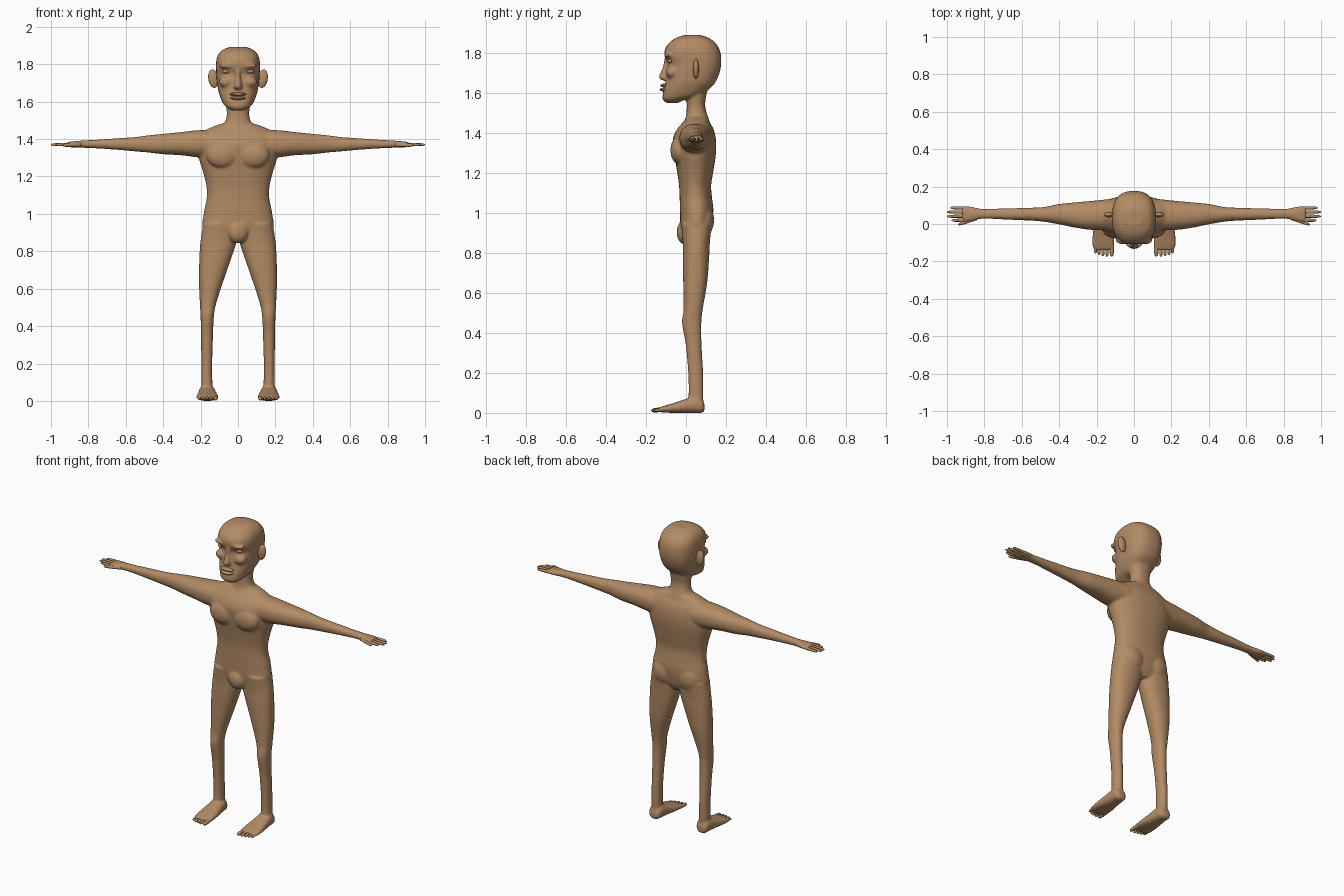
import bpy, bmesh, math
from mathutils import Matrix, Vector

skin = bpy.data.materials.new("tan skin")
skin.diffuse_color = (0.45, 0.26, 0.13, 1)


def catmull(p0, p1, p2, p3, t):
    return [0.5 * (2 * b + (c - a) * t + (2 * a - 5 * b + 4 * c - d) * t * t
                   + (3 * b - a - 3 * c + d) * t ** 3)
            for a, b, c, d in zip(p0, p1, p2, p3)]


def loft(bm, axis, rings, side=1, power=2.2, n=32, steps=4):
    """Smooth closed tube; each ring is (position, a0, a1, b0, b1) across the axis."""
    fine = []
    for i in range(len(rings) - 1):
        p = [rings[max(0, min(len(rings) - 1, i + k))] for k in (-1, 0, 1, 2)]
        fine += [catmull(*p, s / steps) for s in range(steps)]
    fine.append(rings[-1])
    loops = []
    for t, a0, a1, b0, b1 in fine:
        loop = []
        for k in range(n):
            c, s = math.cos(2 * math.pi * k / n), math.sin(2 * math.pi * k / n)
            a = (a0 + a1) / 2 + (a1 - a0) / 2 * math.copysign(abs(c) ** (2 / power), c)
            b = (b0 + b1) / 2 + (b1 - b0) / 2 * math.copysign(abs(s) ** (2 / power), s)
            x, y, z = {"x": (t, a, b), "y": (a, t, b), "z": (a, b, t)}[axis]
            loop.append(bm.verts.new((x * side, y, z)))
        loops.append(loop)
    for l0, l1 in zip(loops, loops[1:]):
        for k in range(n):
            bm.faces.new((l0[k], l0[(k + 1) % n], l1[(k + 1) % n], l1[k]))
    bm.faces.new(loops[0])
    bm.faces.new(loops[-1])


def blob(bm, centre, radii, tilt=0):
    m = (Matrix.Translation(centre) @ Matrix.Rotation(tilt, 4, "Y")
         @ Matrix.Diagonal((*radii, 1)))
    bmesh.ops.create_uvsphere(bm, u_segments=24, v_segments=16, radius=1, matrix=m)


def finish(bm, name):
    bmesh.ops.recalc_face_normals(bm, faces=bm.faces)
    for f in bm.faces:
        f.smooth = True
    me = bpy.data.meshes.new(name)
    bm.to_mesh(me)
    bm.free()
    me.materials.append(skin)
    ob = bpy.data.objects.new(name, me)
    bpy.context.collection.objects.link(ob)
    return ob


def sym(rows):
    """Rows (z, half width, y0, y1) to symmetric rings."""
    return [(z, -w, w, y0, y1) for z, w, y0, y1 in rows]


body = bmesh.new()
# torso
loft(body, "z", sym([
    (0.87, 0.10, 0.0, 0.10), (0.92, 0.185, -0.025, 0.125), (1.01, 0.182, -0.03, 0.137),
    (1.08, 0.168, -0.032, 0.13), (1.14, 0.168, -0.035, 0.126), (1.21, 0.183, -0.045, 0.137),
    (1.30, 0.21, -0.06, 0.15), (1.37, 0.215, -0.066, 0.15), (1.42, 0.21, -0.045, 0.138),
    (1.45, 0.17, -0.02, 0.122), (1.475, 0.11, 0.0, 0.112), (1.485, 0.07, 0.01, 0.1)]))
# neck
loft(body, "z", sym([
    (1.42, 0.10, -0.02, 0.125), (1.47, 0.088, -0.005, 0.115), (1.50, 0.066, 0.002, 0.104),
    (1.54, 0.06, 0.004, 0.096), (1.58, 0.065, 0.002, 0.10), (1.63, 0.07, 0.0, 0.11)]))
# head
loft(body, "z", sym([
    (1.552, 0.032, -0.092, -0.04), (1.568, 0.06, -0.112, -0.005), (1.59, 0.08, -0.117, 0.075),
    (1.63, 0.097, -0.110, 0.125), (1.66, 0.106, -0.102, 0.15), (1.71, 0.113, -0.096, 0.17),
    (1.75, 0.116, -0.092, 0.176), (1.785, 0.118, -0.107, 0.176), (1.82, 0.116, -0.106, 0.168),
    (1.85, 0.107, -0.088, 0.150), (1.876, 0.085, -0.055, 0.118), (1.892, 0.045, -0.01, 0.075)]),
    power=2.5)
# nose, nostrils and chin
loft(body, "z", sym([
    (1.665, 0.016, -0.118, -0.06), (1.675, 0.023, -0.134, -0.06), (1.69, 0.021, -0.135, -0.06),
    (1.73, 0.014, -0.118, -0.06), (1.775, 0.014, -0.108, -0.06)]))
blob(body, (0, -0.088, 1.578), (0.045, 0.03, 0.026))
# groin
blob(body, (0, -0.005, 0.905), (0.058, 0.042, 0.062))

for s in (-1, 1):
    # chest, buttock, brow, cheek
    blob(body, (s * 0.082, -0.035, 1.315), (0.086, 0.043, 0.07))
    blob(body, (s * 0.085, 0.075, 0.965), (0.085, 0.066, 0.09))
    blob(body, (s * 0.055, -0.085, 1.792), (0.045, 0.026, 0.014))
    blob(body, (s * 0.062, -0.07, 1.705), (0.04, 0.032, 0.03))
    # arm and palm
    loft(body, "x", [
        (0.12, -0.035, 0.135, 1.30, 1.45), (0.22, -0.032, 0.124, 1.303, 1.447),
        (0.30, -0.022, 0.117, 1.313, 1.438), (0.40, -0.002, 0.107, 1.319, 1.428),
        (0.48, 0.012, 0.091, 1.328, 1.42), (0.55, 0.018, 0.087, 1.334, 1.411),
        (0.65, 0.022, 0.084, 1.343, 1.404), (0.75, 0.027, 0.082, 1.350, 1.397),
        (0.82, 0.027, 0.082, 1.353, 1.393), (0.87, 0.014, 0.093, 1.355, 1.389),
        (0.905, 0.010, 0.096, 1.357, 1.385), (0.918, 0.014, 0.092, 1.361, 1.381)], s)
    # leg
    loft(body, "z", [
        (0.03, 0.135, 0.197, 0.01, 0.086), (0.10, 0.137, 0.196, 0.013, 0.087),
        (0.20, 0.138, 0.196, 0.011, 0.086), (0.34, 0.134, 0.198, -0.001, 0.078),
        (0.45, 0.129, 0.2, -0.02, 0.077), (0.52, 0.117, 0.204, -0.012, 0.084),
        (0.65, 0.075, 0.209, -0.014, 0.106), (0.78, 0.03, 0.206, -0.016, 0.116),
        (0.86, 0.006, 0.2, -0.016, 0.12), (0.95, 0.01, 0.185, -0.025, 0.13)], s)
    # foot
    loft(body, "y", [
        (-0.14, 0.110, 0.214, 0.006, 0.024), (-0.115, 0.104, 0.222, 0.002, 0.034),
        (-0.06, 0.107, 0.221, 0.0, 0.05), (0.0, 0.116, 0.214, 0.0, 0.07),
        (0.05, 0.122, 0.208, 0.0, 0.085), (0.08, 0.130, 0.203, 0.0, 0.07),
        (0.092, 0.145, 0.188, 0.01, 0.045)], s, 2.4)
body = finish(body, "body")
remesh = body.modifiers.new("blend parts", "REMESH")
remesh.mode = "VOXEL"
remesh.voxel_size = 0.0065
remesh.use_smooth_shade = True
smooth = body.modifiers.new("soften", "SMOOTH")
smooth.factor = 0.5
smooth.iterations = 6


def digit(bm, axis, p, q, r, side):
    """Tapered round-ended finger or toe from p to q; both are (along, across, height)."""
    rings = []
    for t, k in ((0, 1), (0.5, 1), (0.8, 0.92), (0.94, 0.65), (1, 0.2)):
        l, a, z = Vector(p).lerp(Vector(q), t)
        rings.append((l, a - r * k, a + r * k, z - r * k, z + r * k))
    loft(bm, axis, rings, side, 2, 12, 2)


fingers, toes, ears = bmesh.new(), bmesh.new(), bmesh.new()
eyes, lips = bmesh.new(), bmesh.new()
for s in (-1, 1):
    for y, tip in ((0.022, 0.975), (0.042, 1.0), (0.063, 1.0), (0.084, 0.982)):
        digit(fingers, "x", (0.885, y, 1.371), (tip, y + (y - 0.053) * 0.1, 1.370), 0.0085, s)
    digit(fingers, "x", (0.84, 0.03, 1.369), (0.94, -0.003, 1.367), 0.0095, s)
    for x, tip, r in ((0.119, -0.174, 0.0115), (0.144, -0.175, 0.009), (0.166, -0.172, 0.009),
                      (0.187, -0.166, 0.0085), (0.206, -0.157, 0.008)):
        digit(toes, "y", (-0.10, x, 0.018), (tip, x, 0.012), r, s)
    blob(ears, (s * 0.132, 0.05, 1.723), (0.027, 0.015, 0.05), s * 0.15)
    blob(eyes, (s * 0.063, -0.079, 1.762), (0.021, 0.013, 0.011))
# upper and lower lip
blob(lips, (0, -0.103, 1.640), (0.045, 0.026, 0.010))
blob(lips, (0, -0.105, 1.619), (0.040, 0.027, 0.010))

finish(fingers, "fingers")
finish(toes, "toes")
finish(ears, "ears")
finish(eyes, "eyes")
finish(lips, "lips")
